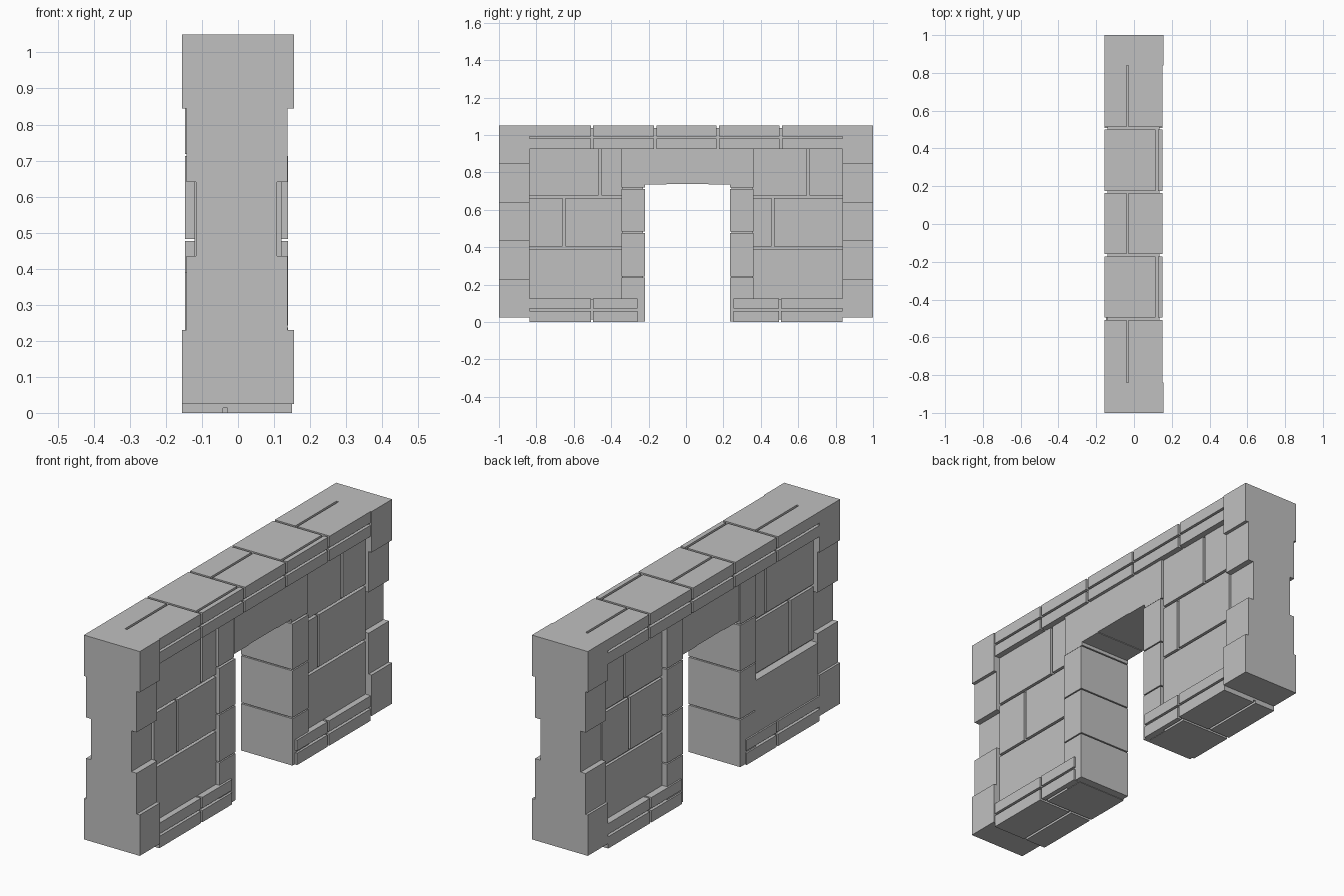
import bpy
import bmesh

old = bpy.data.objects.get("Cube")
if old:
    bpy.data.objects.remove(old, do_unlink=True)

stone = bpy.data.materials.new("grey stone")
stone.use_nodes = True
GREY = (0.527, 0.527, 0.527, 1)
stone.diffuse_color = GREY
stone.node_tree.nodes["Principled BSDF"].inputs["Base Color"].default_value = GREY

LEFT, RIGHT = -0.155, 0.15   # wall faces
GAP = 0.006                  # half width of a mortar joint
END = 0.838                  # inner edge of the end pillars


def build(name, boxes):
    """Make one object from boxes given as (x range, y range, z range)."""
    bm = bmesh.new()
    for ranges in boxes:
        lo = [min(r) for r in ranges]
        hi = [max(r) for r in ranges]
        verts = bmesh.ops.create_cube(bm, size=1)["verts"]
        for v in verts:
            v.co = [lo[i] if v.co[i] < 0 else hi[i] for i in range(3)]
    mesh = bpy.data.meshes.new(name)
    bm.to_mesh(mesh)
    bm.free()
    mesh.materials.append(stone)
    bpy.context.collection.objects.link(bpy.data.objects.new(name, mesh))


def course(y_cuts, z_plain, z_mid, z_split, x_cuts):
    """Bricks of a two-row course; the outer row is also split along x."""
    up = 1 if z_split > z_mid else -1
    boxes = []
    last = len(y_cuts) - 2
    for i, x in enumerate(x_cuts):
        y0 = y_cuts[i] + (GAP if i else 0)
        y1 = y_cuts[i + 1] - (GAP if i < last else 0)
        split_row = (z_mid + up * GAP, z_split)
        boxes += [((LEFT, RIGHT), (y0, y1), (z_plain, z_mid - up * GAP)),
                  ((LEFT, x - GAP), (y0, y1), split_row),
                  ((x + GAP, RIGHT), (y0, y1), split_row)]
    # Mortar behind the joints
    boxes.append(((LEFT + 0.015, RIGHT - 0.015), (y_cuts[0], y_cuts[-1]),
                  (z_plain + up * 0.003, z_split - up * 0.013)))
    return boxes


# Top beam
build("top_beam", course([-END, -0.502, -0.165, 0.17, 0.507, END],
                         0.925, 0.987, 1.05,
                         [-0.035, 0.12, -0.035, 0.12, -0.035]))

# End pillars: stacked stones of differing thickness
widths = [(-0.155, 0.155), (-0.143, 0.138), (-0.116, 0.108),
          (-0.143, 0.138), (-0.155, 0.155)]
STONE = 0.205
for side, label in ((-1, "front"), (1, "back")):
    build(label + "_pillar",
          [(w, (side * END, side), (0.025 + i * STONE, 0.025 + (i + 1) * STONE))
           for i, w in enumerate(widths)])

# Plinths under both wall halves
build("front_plinth", course([-END, -0.502, -0.26],
                             0.125, 0.065, 0, [-0.035, 0.12]))
build("back_plinth", course([0.255, 0.502, END],
                            0.125, 0.065, 0, [0.12, -0.035]))


# Door jambs and the wall core behind the panels
def inner(side, v):
    return side * v + 0.007


levels = [0.002, 0.24, 0.48, 0.715, 0.928]
for side, label in ((-1, "front"), (1, "back")):
    y_range = (inner(side, 0.227), inner(side, 0.353))
    stones = []
    for i in range(4):
        z0 = levels[i] + (0.003 if i else 0)
        z1 = levels[i + 1] - (0.003 if i < 3 else 0)
        x1 = 0.133 if i == 3 else 0.139
        stones.append(((-0.147, x1), y_range, (z0, z1)))
    build(label + "_jamb", stones)
    build(label + "_wall_core",
          [((-0.106, 0.104), (inner(side, 0.236), side * 0.9), (0.03, 0.95))])

# Wall panels: three rows of bricks on each face of each wall half
rows = [(0.122, 0.39), (0.403, 0.664), (0.677, 0.93)]
splits = {(-1, 1): [None, -0.652, -0.46], (1, 1): [None, 0.464, 0.653],
          (-1, -1): [None, -0.652, -0.46], (1, -1): [None, 0.62, 0.66]}
for (side, face), cuts in splits.items():
    bricks = []
    y0, y1 = sorted((inner(side, 0.345), side * END))
    for row, cut in zip(rows, cuts):
        x = face * 0.12
        if side < 0 and face < 0 and row == rows[0]:
            x = -0.147
        xs = (face * 0.08, x)
        if cut is None:
            bricks.append((xs, (y0, y1), row))
        else:
            bricks += [(xs, (y0, cut - 0.007), row), (xs, (cut + 0.007, y1), row)]
    build(("front" if side < 0 else "back") + "_panel_"
          + ("left" if face > 0 else "right"), bricks)

# Lintel stones over the doorway
edges = [-0.221, -0.105, 0.007, 0.119, 0.235]
build("lintel", [((-0.141, 0.134), (edges[i], edges[i + 1]),
                  (0.735 if i in (0, 3) else 0.738, 0.928)) for i in range(4)])
